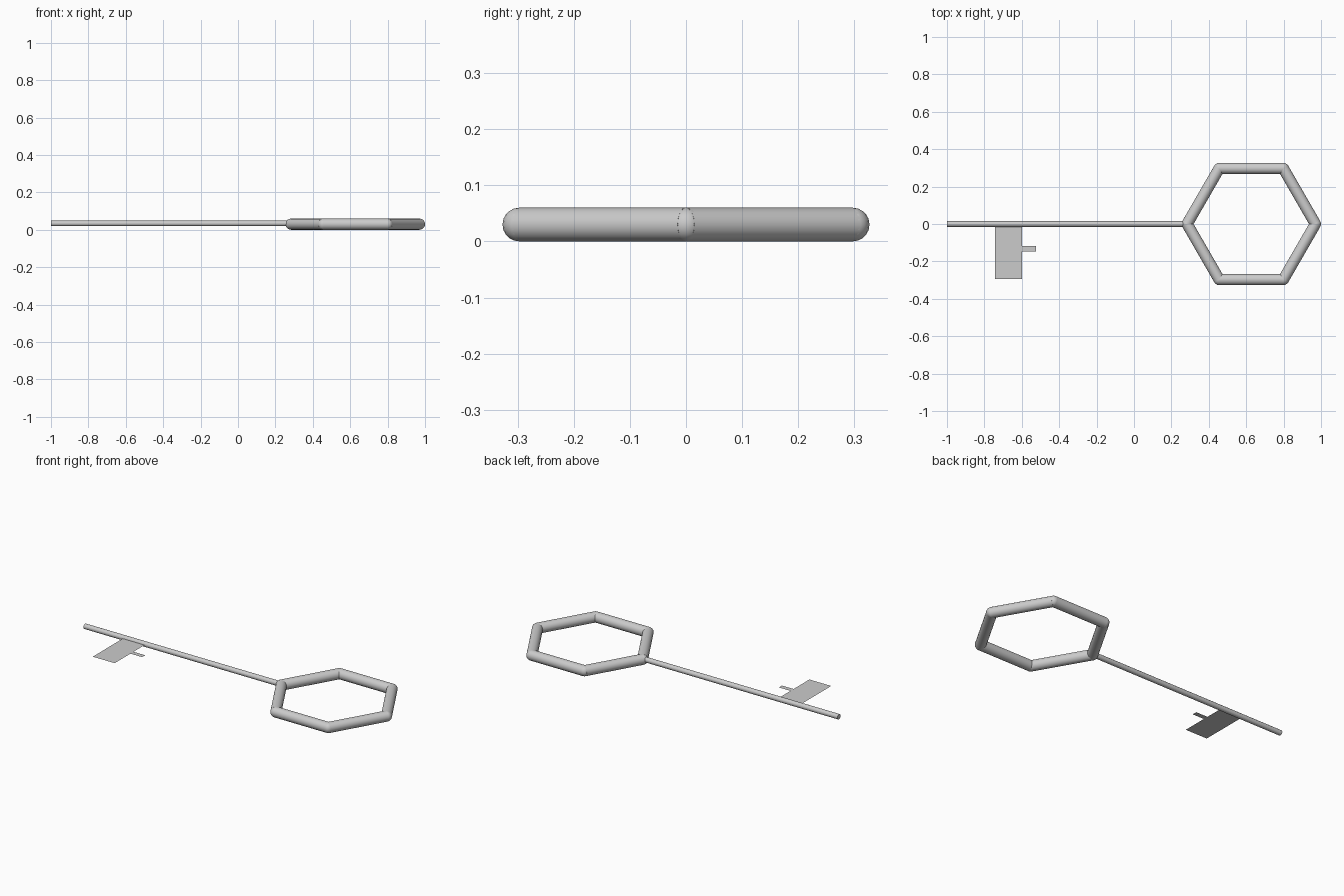
import bpy, math
from mathutils import Vector

if "Cube" in bpy.data.objects:
    bpy.data.objects.remove(bpy.data.objects["Cube"])

Z = 0.03          # mid height of the key
TUBE = 0.03       # ring tube radius
RING_X, RING_R = 0.627, 0.343


def rod(name, a, b, radius, sides):
    a, b = Vector(a), Vector(b)
    bpy.ops.mesh.primitive_cylinder_add(vertices=sides, radius=radius,
                                        depth=(b - a).length, location=(a + b) / 2)
    ob = bpy.context.object
    ob.name = name
    ob.rotation_euler = (b - a).to_track_quat('Z', 'Y').to_euler()
    bpy.ops.object.shade_smooth_by_angle(angle=math.radians(40))
    return ob


# hexagonal bow: six tubes with ball joints
corners = [(RING_X + RING_R * math.cos(math.radians(60 * i)),
            RING_R * math.sin(math.radians(60 * i)), Z) for i in range(6)]
parts = []
for i, c in enumerate(corners):
    parts.append(rod("bow", c, corners[(i + 1) % 6], TUBE, 16))
    bpy.ops.mesh.primitive_uv_sphere_add(segments=16, ring_count=10, radius=TUBE, location=c)
    bpy.ops.object.shade_smooth()
    parts.append(bpy.context.object)
bpy.ops.object.select_all(action='DESELECT')
for p in parts:
    p.select_set(True)
bpy.context.view_layer.objects.active = parts[0]
bpy.ops.object.join()
bpy.context.object.name = "bow"

# shaft
rod("shaft", (-1, 0, Z + 0.004), (corners[3][0], 0, Z + 0.004), 0.015, 12)

# flat bit with one side tooth
outline = [(-0.743, 0), (-0.743, -0.294), (-0.6, -0.294), (-0.6, -0.147),
           (-0.524, -0.147), (-0.524, -0.118), (-0.6, -0.118), (-0.6, 0)]
mesh = bpy.data.meshes.new("bit")
mesh.from_pydata([(x, y, Z + 0.005) for x, y in outline], [], [list(range(len(outline)))])
bpy.context.collection.objects.link(bpy.data.objects.new("bit", mesh))
